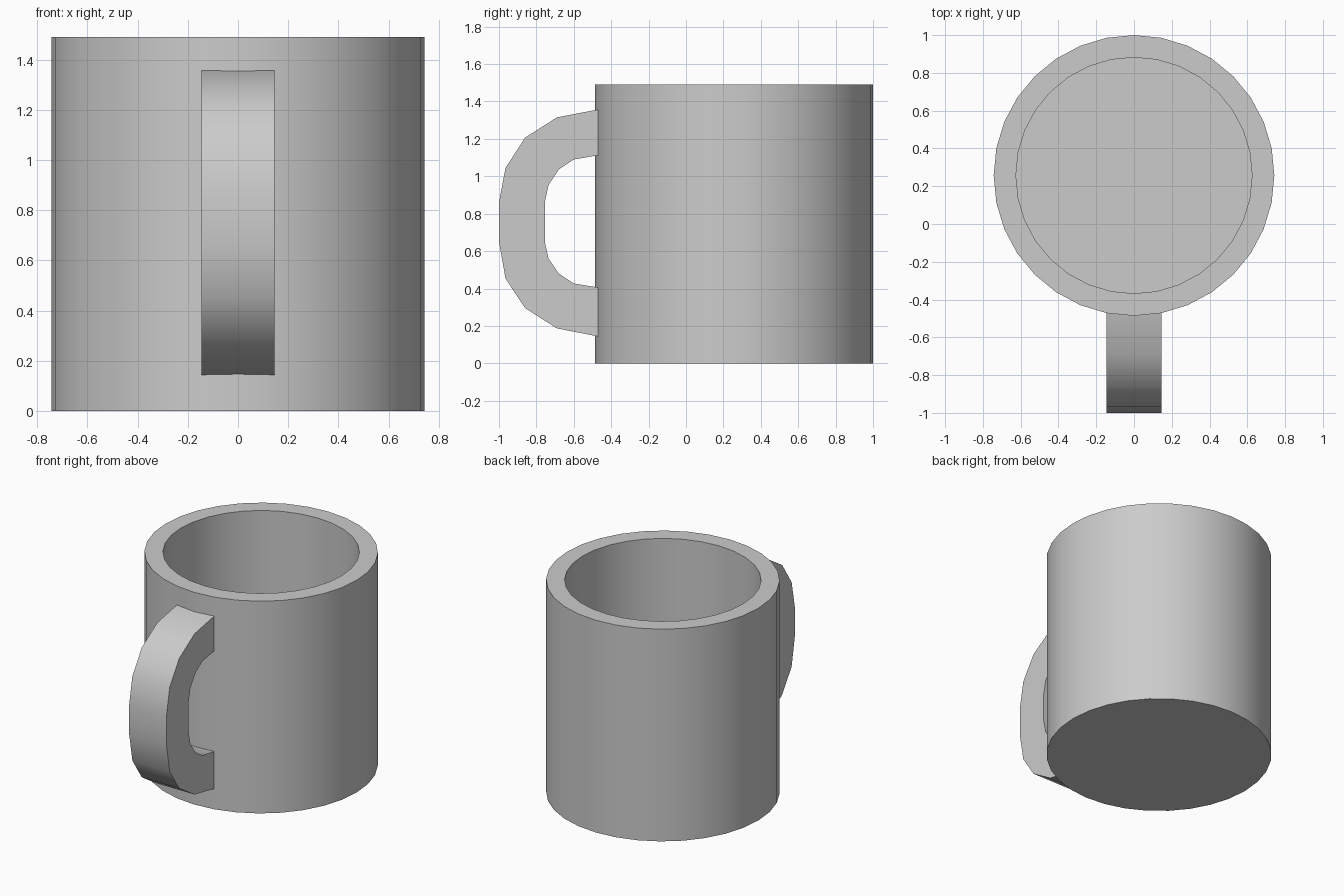
import bpy, bmesh
from math import radians
from mathutils import Matrix, Vector

cube = bpy.data.objects.get("Cube")
if cube:
    bpy.data.objects.remove(cube, do_unlink=True)

SIDES = 32
RADIUS, INNER, HEIGHT, FLOOR = 0.743, 0.625, 1.49, 0.12
CENTRE_Y = 0.257
HALF_WIDTH = 0.145

grey = bpy.data.materials.new("plain grey")
grey.use_nodes = True
colour = (0.6, 0.6, 0.6, 1)
grey.diffuse_color = colour
grey.node_tree.nodes["Principled BSDF"].inputs["Base Color"].default_value = colour


def finish(name, bm):
    """Turn a bmesh into a grey, angle-smoothed object."""
    bmesh.ops.recalc_face_normals(bm, faces=bm.faces[:])
    mesh = bpy.data.meshes.new(name)
    bm.to_mesh(mesh)
    bm.free()
    mesh.materials.append(grey)
    obj = bpy.data.objects.new(name, mesh)
    bpy.context.collection.objects.link(obj)
    bpy.ops.object.select_all(action="DESELECT")
    obj.select_set(True)
    bpy.context.view_layer.objects.active = obj
    bpy.ops.object.shade_smooth_by_angle(angle=radians(30))
    return obj


# Cup: rings joined from the outer base, over the rim, to the inner floor
bm = bmesh.new()
rings = []
for radius, z in ((RADIUS, 0), (RADIUS, HEIGHT), (INNER, HEIGHT), (INNER, FLOOR)):
    ring = []
    for i in range(SIDES):
        turn = Matrix.Rotation(radians(360 * i / SIDES), 3, "Z")
        ring.append(bm.verts.new(turn @ Vector((radius, 0, z)) + Vector((0, CENTRE_Y, 0))))
    rings.append(ring)
for low, high in zip(rings, rings[1:]):
    for i in range(SIDES):
        j = (i + 1) % SIDES
        bm.faces.new((low[i], low[j], high[j], high[i]))
bm.faces.new(rings[0])
bm.faces.new(rings[-1])
finish("cup", bm)

# Handle: a faceted C-shaped strap, open where it meets the cup
outer = [(-0.471, 1.357), (-0.69, 1.315), (-0.86, 1.207), (-0.965, 1.045), (-1, 0.86),
         (-1, 0.65), (-0.965, 0.453), (-0.86, 0.295), (-0.69, 0.187), (-0.471, 0.144)]
inner = [(-0.471, 1.112), (-0.6, 1.09), (-0.68, 1.037), (-0.735, 0.953), (-0.755, 0.86),
         (-0.755, 0.65), (-0.735, 0.56), (-0.68, 0.48), (-0.6, 0.427), (-0.471, 0.406)]
bm = bmesh.new()
rails = [[bm.verts.new((x, y, z)) for y, z in path]
         for path, x in ((outer, -HALF_WIDTH), (outer, HALF_WIDTH),
                         (inner, HALF_WIDTH), (inner, -HALF_WIDTH))]
for a, b in zip(rails, rails[1:] + rails[:1]):
    for i in range(len(outer) - 1):
        bm.faces.new((a[i], a[i + 1], b[i + 1], b[i]))
finish("handle", bm)
